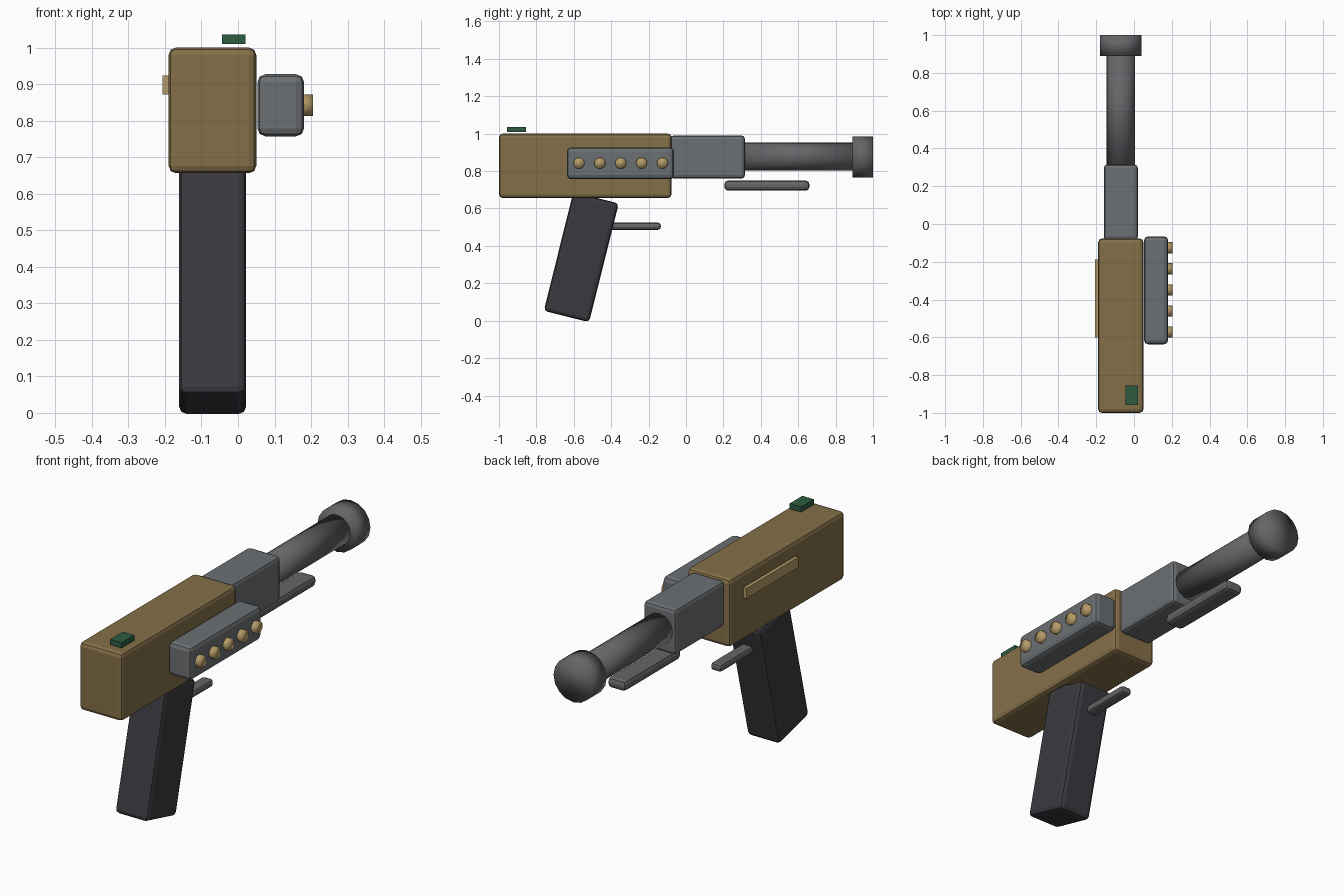
import bpy, bmesh, math
from mathutils import Matrix, Vector

if "Cube" in bpy.data.objects:
    bpy.data.objects.remove(bpy.data.objects["Cube"])


def material(name, r, g, b):
    m = bpy.data.materials.new(name)
    m.diffuse_color = (r, g, b, 1)
    m.use_nodes = True
    m.node_tree.nodes["Principled BSDF"].inputs["Base Color"].default_value = m.diffuse_color
    return m


BRONZE = material("bronze_brown", 0.235, 0.162, 0.066)
STEEL = material("steel_grey", 0.150, 0.160, 0.170)
GUNMETAL = material("gunmetal", 0.125, 0.130, 0.135)
GRIP = material("charcoal", 0.042, 0.041, 0.049)
BRASS = material("brass", 0.46, 0.33, 0.14)
GREEN = material("dark_green", 0.026, 0.107, 0.050)


def finish(name, bm, mat, smooth=False):
    bmesh.ops.recalc_face_normals(bm, faces=bm.faces)
    for f in bm.faces:
        f.smooth = smooth
    me = bpy.data.meshes.new(name)
    bm.to_mesh(me)
    bm.free()
    me.materials.append(mat)
    ob = bpy.data.objects.new(name, me)
    bpy.context.collection.objects.link(ob)
    return ob


def box(name, x, y, z, mat, bevel=0.0, tilt=0.0):
    """Box from (min, max) ranges, with bevelled edges and a tilt about x."""
    lo, hi = Vector((x[0], y[0], z[0])), Vector((x[1], y[1], z[1]))
    bm = bmesh.new()
    bmesh.ops.create_cube(bm, size=1, matrix=Matrix.Diagonal((*(hi - lo), 1)))
    if bevel:
        bmesh.ops.bevel(bm, geom=bm.edges[:], offset=bevel, segments=2,
                        profile=0.5, affect='EDGES', clamp_overlap=True)
    ob = finish(name, bm, mat)
    ob.location = (lo + hi) / 2
    ob.rotation_euler.x = tilt
    return ob


def cylinder(name, centre, radius, length, axis, sides, mat):
    bm = bmesh.new()
    bmesh.ops.create_cone(bm, cap_ends=True, segments=sides, radius1=radius,
                          radius2=radius, depth=length)
    rot = Matrix.Rotation(math.pi / 2, 4, 'Y' if axis == 'X' else 'X')
    bm.transform(rot)
    ob = finish(name, bm, mat, smooth=True)
    ob.location = centre
    return ob


CX = -0.07  # centre line of the main parts

# Main body, grip and front block
box("body", (-0.19, 0.05), (-1.0, -0.077), (0.656, 1.0), BRONZE, 0.02)
box("grip", (CX - 0.091, CX + 0.092), (-0.685, -0.435), (0.013, 0.667),
    GRIP, 0.02, -math.radians(14))
box("front_block", (-0.16, 0.02), (-0.085, 0.315), (0.76, 0.99), STEEL, 0.018)

# Barrel and muzzle
cylinder("barrel", (CX, 0.60, 0.877), 0.075, 0.60, 'Y', 16, GUNMETAL)
cylinder("muzzle", (CX, 0.945, 0.875), 0.11, 0.11, 'Y', 16, GUNMETAL)

# Rail under the barrel and trigger bar
box("under_rail", (CX - 0.05, CX + 0.05), (0.205, 0.66), (0.695, 0.749),
    GUNMETAL, 0.02)
box("trigger", (CX - 0.03, CX + 0.03), (-0.44, -0.135), (0.486, 0.524),
    GUNMETAL, 0.014)

# Side pod with a row of studs
box("side_pod", (0.053, 0.181), (-0.637, -0.065), (0.757, 0.927), STEEL, 0.022)
for i in range(5):
    cylinder(f"stud_{i + 1}", (0.18, -0.572 + 0.1115 * i, 0.842),
             0.03, 0.05, 'X', 12, BRASS)

# Left side strip and rear sight
box("side_strip", (-0.207, -0.183), (-0.602, -0.187), (0.871, 0.923), BRASS)
box("rear_sight", (-0.044, 0.02), (-0.957, -0.856), (1.009, 1.036), GREEN)
